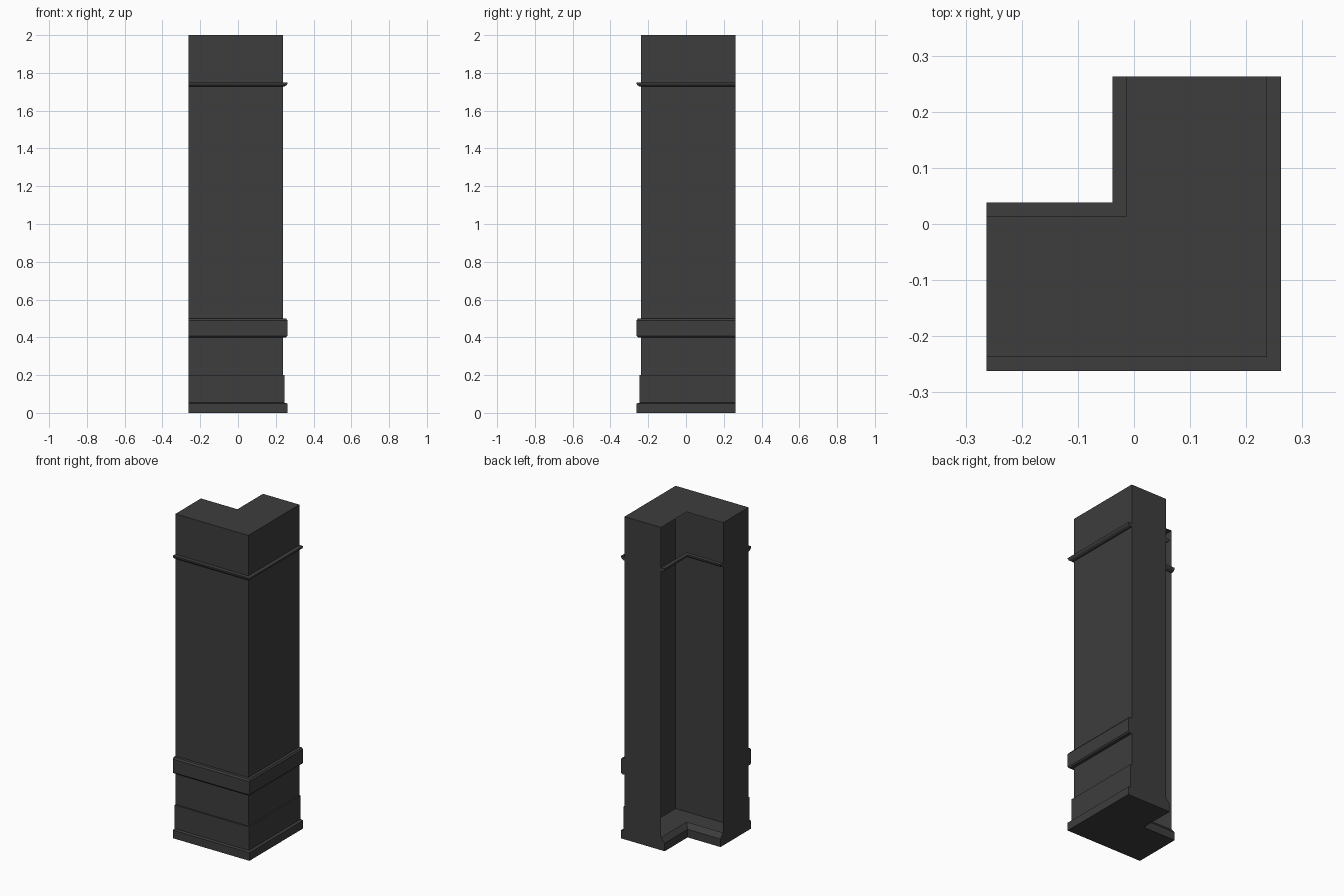
import bpy
import bmesh

cube = bpy.data.objects.get("Cube")
if cube:
    bpy.data.objects.remove(cube, do_unlink=True)

END = 0.263      # flush ends of both wings
OUTER = 0.237    # outer wall plane
INNER = -0.013   # plane of the open inner side
HEIGHT = 2.0

mat = bpy.data.materials.new("charcoal")
mat.use_nodes = True
charcoal = (0.047, 0.047, 0.047, 1)
mat.diffuse_color = charcoal
bsdf = mat.node_tree.nodes["Principled BSDF"]
bsdf.inputs["Base Color"].default_value = charcoal
bsdf.inputs["Roughness"].default_value = 0.8


def finish(name, bm):
    mesh = bpy.data.meshes.new(name)
    bm.to_mesh(mesh)
    bm.free()
    mesh.materials.append(mat)
    obj = bpy.data.objects.new(name, mesh)
    bpy.context.collection.objects.link(obj)
    return obj


def corner_path(k):
    """Mitred L path through the corner (k, -k)."""
    return [(-END, -k), (k, -k), (k, END)]


def trim(name, profile, wall=OUTER, side=1):
    """Sweep a (projection, height) profile along an L-shaped wall."""
    bm = bmesh.new()
    rows = [[bm.verts.new((x, y, z)) for x, y in corner_path(wall + side * d)]
            for d, z in profile]
    for low, high in zip(rows, rows[1:]):
        for j in range(2):
            bm.faces.new((low[j], low[j + 1], high[j + 1], high[j]))
    bm.faces.new([r[0] for r in rows])
    bm.faces.new([r[-1] for r in reversed(rows)])
    if side < 0:
        bmesh.ops.reverse_faces(bm, faces=bm.faces[:])
    return finish(name, bm)


# Hollow corner column: floor, cap, outer walls and wing ends, open inside
bm = bmesh.new()
outline = corner_path(OUTER) + corner_path(INNER)[::-1]
bottom = [bm.verts.new((x, y, 0)) for x, y in outline]
top = [bm.verts.new((x, y, HEIGHT)) for x, y in outline]
bm.faces.new(bottom[::-1])
bm.faces.new(top)
for i in (0, 1, 2, 5):
    j = (i + 1) % 6
    bm.faces.new((bottom[i], bottom[j], top[j], top[i]))
finish("column_shell", bm)

# Outer base, plinth and rail
trim("outer_base", [(0, 0), (0.025, 0), (0.025, 0.05), (0, 0.056)])
trim("plinth", [(0, 0.045), (0.009, 0.045), (0.009, 0.2), (0, 0.2)])
trim("rail", [(0, 0.4), (0.018, 0.4), (0.025, 0.408),
              (0.025, 0.49), (0.018, 0.5), (0, 0.5)])

# Inner base
trim("inner_base", [(0, 0), (0.025, 0), (0.025, 0.05), (0, 0.08)], INNER, -1)

# Crown bead on both sides
crown = [(0, 1.727), (0.012, 1.729), (0.021, 1.736),
         (0.025, 1.745), (0.025, 1.75), (0, 1.75)]
trim("outer_crown", crown)
trim("inner_crown", crown, INNER, -1)
